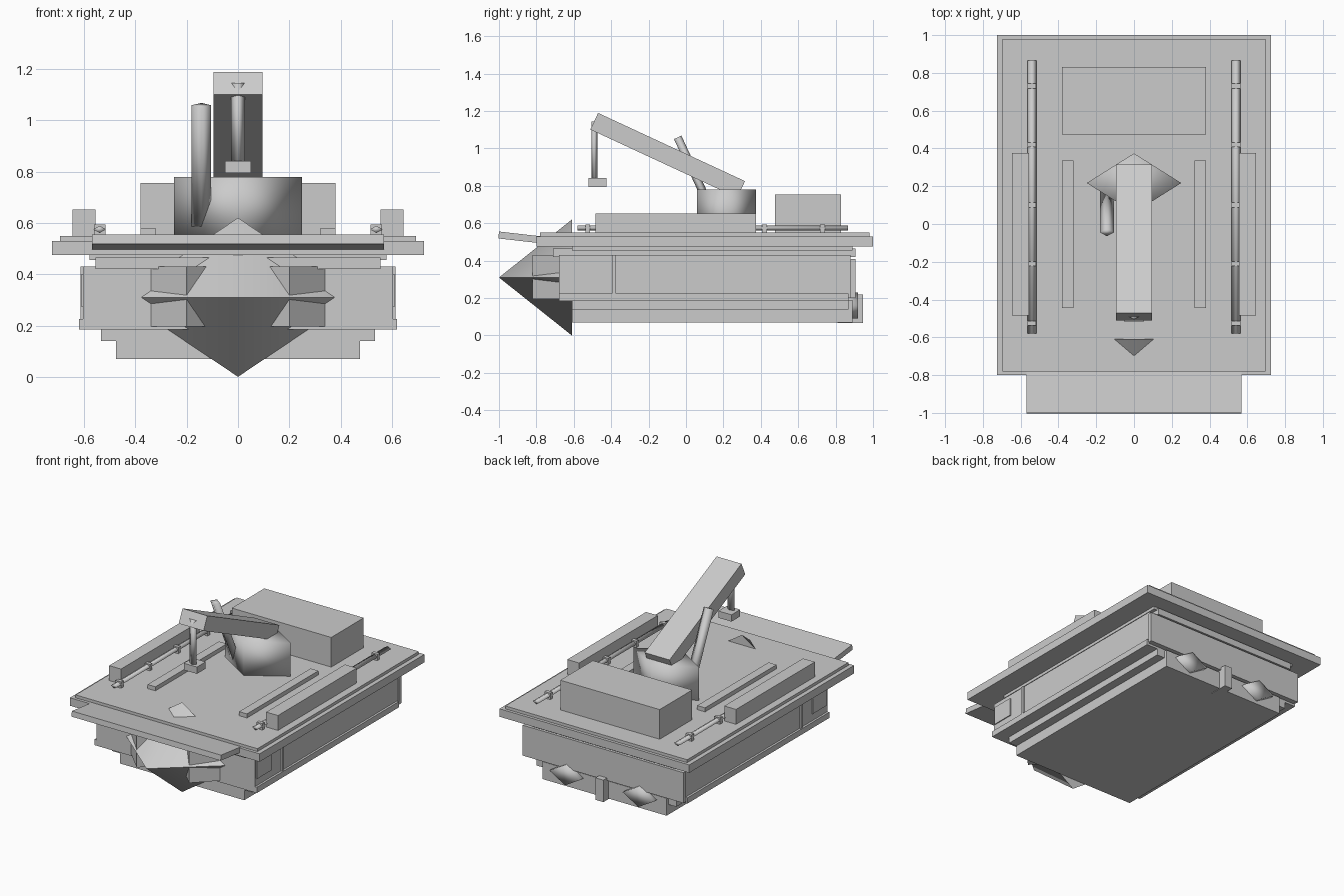
import bpy, bmesh, math
from mathutils import Matrix, Vector

if "Cube" in bpy.data.objects:
    bpy.data.objects.remove(bpy.data.objects["Cube"])

grey = bpy.data.materials.new("hull_grey")
grey.diffuse_color = (0.6, 0.6, 0.6, 1)
grey.use_nodes = True
grey.node_tree.nodes["Principled BSDF"].inputs["Base Color"].default_value = grey.diffuse_color


def finish(name, bm, smooth=None):
    bmesh.ops.recalc_face_normals(bm, faces=bm.faces)
    mesh = bpy.data.meshes.new(name)
    bm.to_mesh(mesh)
    bm.free()
    mesh.materials.append(grey)
    if smooth:
        mesh.shade_smooth()
        mesh.set_sharp_from_angle(angle=math.radians(smooth))
    ob = bpy.data.objects.new(name, mesh)
    bpy.context.collection.objects.link(ob)
    return ob


def block(name, size, centre, rot=0, axis='X'):
    """Box of a given size, turned about its centre."""
    bm = bmesh.new()
    m = (Matrix.Translation(centre) @ Matrix.Rotation(math.radians(rot), 4, axis)
         @ Matrix.Diagonal((*size, 1)))
    bmesh.ops.create_cube(bm, size=1, matrix=m)
    return finish(name, bm)


def box(name, x0, x1, y0, y1, z0, z1):
    return block(name, (x1 - x0, y1 - y0, z1 - z0),
                 ((x0 + x1) / 2, (y0 + y1) / 2, (z0 + z1) / 2))


def slab(name, w, y0, y1, z0, z1):
    return box(name, -w, w, y0, y1, z0, z1)


def pair(name, x0, x1, *yz):
    box(name + "_right", x0, x1, *yz)
    box(name + "_left", -x1, -x0, *yz)


def diamond(name, rx, ry, length, centre, rot=0, top=1, smooth=100):
    """Four-sided column (top=1) or spike (top=0), turned about x."""
    bm = bmesh.new()
    m = (Matrix.Translation(centre) @ Matrix.Rotation(math.radians(rot), 4, 'X')
         @ Matrix.Diagonal((rx, ry, 1, 1)))
    bmesh.ops.create_cone(bm, cap_ends=True, segments=4, radius1=1, radius2=top,
                          depth=length, matrix=m)
    return finish(name, bm, smooth)


# Hull
slab("keel", 0.475, -0.61, 0.89, 0.07, 0.19)
slab("keel_step", 0.535, -0.61, 0.87, 0.14, 0.19)
slab("sill", 0.62, -0.68, 0.87, 0.185, 0.225)
slab("hull", 0.605, -0.68, 0.88, 0.2, 0.43)
slab("rear_flange", 0.615, 0.88, 0.905, 0.2, 0.41)
slab("upper_trim", 0.555, -0.71, 0.905, 0.42, 0.465)
slab("roof_support", 0.58, -0.61, 0.89, 0.455, 0.48)
pair("side_post", 0.6, 0.615, -0.395, -0.375, 0.225, 0.43)
pair("side_hatch", 0.6, 0.612, -0.665, -0.51, 0.275, 0.4)

# Roof and tilted visor
slab("roof", 0.725, -0.8, 1.0, 0.475, 0.53)
slab("roof_plate", 0.695, -0.78, 0.98, 0.53, 0.55)
block("visor", (1.14, 0.235, 0.037), (0, -0.885, 0.524), -6.5)

# Pointed nose and angled lamp housings
diamond("nose", 0.46, 0.31, 0.39, (0, -0.805, 0.31), 90, top=0, smooth=85)
for s, side in ((1, "right"), (-1, "left")):
    block("lamp_housing_" + side, (0.198, 0.198, 0.235), (s * 0.2, -0.68, 0.3135), 45, 'Z')
    # Roof rails on clamps
    diamond("rail_" + side, 0.025, 0.014, 1.445, (s * 0.54, 0.1425, 0.575), 90)
    for i, y in enumerate((-0.525, -0.21, 0.1, 0.42, 0.73)):
        block(f"rail_clamp_{side}_{i}", (0.045, 0.025, 0.045), (s * 0.54, y, 0.572))
    # Rear lamps
    diamond("rear_lamp_" + side, 0.12, 0.07, 0.1, (s * 0.28, 0.87, 0.16), 90)

# Roof equipment
pair("side_locker", 0.555, 0.645, -0.485, 0.375, 0.545, 0.653)
pair("roof_strip", 0.32, 0.38, -0.445, 0.335, 0.545, 0.578)
slab("rear_locker", 0.38, 0.475, 0.83, 0.545, 0.755)

# Turret, boom and strut
diamond("turret", 0.25, 0.157, 0.235, (0, 0.217, 0.6625))
block("boom", (0.19, 0.866, 0.098), (0, -0.098, 0.963), -24.9)
diamond("strut", 0.038, 0.022, 0.56, (-0.143, 0.073, 0.805), 24.8)
diamond("hanger_rod", 0.027, 0.016, 0.31, (0, -0.49, 0.99))
slab("hanger_foot", 0.05, -0.52, -0.425, 0.795, 0.842)

# Rear hitch
slab("hitch", 0.03, 0.81, 0.945, 0.066, 0.218)
